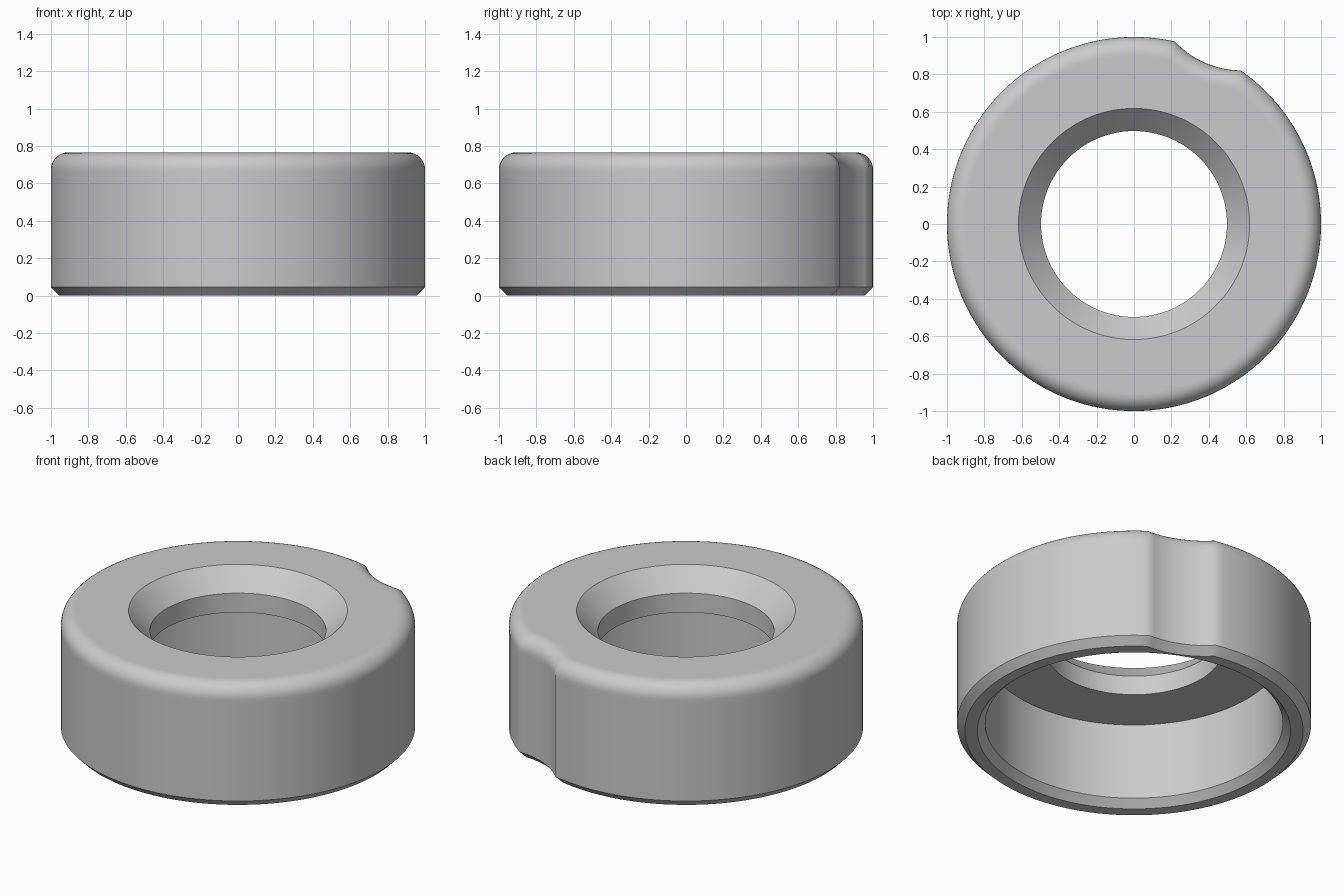
import bpy, bmesh, math

cube = bpy.data.objects.get("Cube")
if cube:
    bpy.data.objects.remove(cube)

HEIGHT = 0.765
FILLET = 0.09
CHAMFER = 0.045
NOTCH_DIR = math.radians(66.3)
NOTCH_R, NOTCH_DIST = 0.49, 1.432
NOTCH_COLS, RIM_COLS = 16, 128


def half_angle(inset):
    """Half the angle the notch takes from the rim at a given inset."""
    r, n = 1 - inset, NOTCH_R + inset
    return math.acos((r * r + NOTCH_DIST ** 2 - n * n) / (2 * r * NOTCH_DIST))


def angles(a):
    """Column angles relative to the notch centre, notch first, then the rim."""
    notch = [-a + 2 * a * i / NOTCH_COLS for i in range(NOTCH_COLS)]
    rim = [a + (2 * math.pi - 2 * a) * i / RIM_COLS for i in range(RIM_COLS)]
    return notch + rim


def outer_ring(inset, z):
    points = []
    for i, t in enumerate(angles(half_angle(inset))):
        r = 1 - inset
        if i < NOTCH_COLS:
            side = NOTCH_DIST * math.sin(t)
            r = NOTCH_DIST * math.cos(t) - math.sqrt((NOTCH_R + inset) ** 2 - side ** 2)
        points.append((r * math.cos(t + NOTCH_DIR), r * math.sin(t + NOTCH_DIR), z))
    return points


def inner_ring(r, z):
    return [(r * math.cos(t + NOTCH_DIR), r * math.sin(t + NOTCH_DIR), z)
            for t in angles(half_angle(0))]


# Outside: bottom chamfer, wall, rounded top edge
rings = [outer_ring(CHAMFER, 0), outer_ring(0, CHAMFER), outer_ring(0, HEIGHT - FILLET - 0.02)]
for k in range(9):
    p = math.pi / 2 * k / 8
    rings.append(outer_ring(FILLET * (1 - math.cos(p)), HEIGHT - FILLET * (1 - math.sin(p))))
rings.append(outer_ring(FILLET + 0.01, HEIGHT))

# Inside: countersunk hole, ceiling, hollow underside, inner chamfer
for r, z in [(0.618, HEIGHT), (0.497, 0.642), (0.497, 0.522),
             (0.84, 0.522), (0.84, CHAMFER), (0.884, 0)]:
    rings.append(inner_ring(r, z))

bm = bmesh.new()
loops = [[bm.verts.new(p) for p in ring] for ring in rings]
for a, b in zip(loops, loops[1:] + loops[:1]):
    n = len(a)
    for i in range(n):
        j = (i + 1) % n
        bm.faces.new((a[i], a[j], b[j], b[i]))
bmesh.ops.recalc_face_normals(bm, faces=bm.faces)
mesh = bpy.data.meshes.new("ring_cap")
bm.to_mesh(mesh)
bm.free()

# Plain grey finish
grey = bpy.data.materials.new("light grey")
grey.use_nodes = True
colour = (0.6, 0.6, 0.6, 1)
grey.diffuse_color = colour
grey.node_tree.nodes["Principled BSDF"].inputs["Base Color"].default_value = colour
mesh.materials.append(grey)

cap = bpy.data.objects.new("ring_cap", mesh)
bpy.context.collection.objects.link(cap)
bpy.ops.object.select_all(action='DESELECT')
cap.select_set(True)
bpy.context.view_layer.objects.active = cap
bpy.ops.object.shade_smooth_by_angle(angle=math.radians(38))
